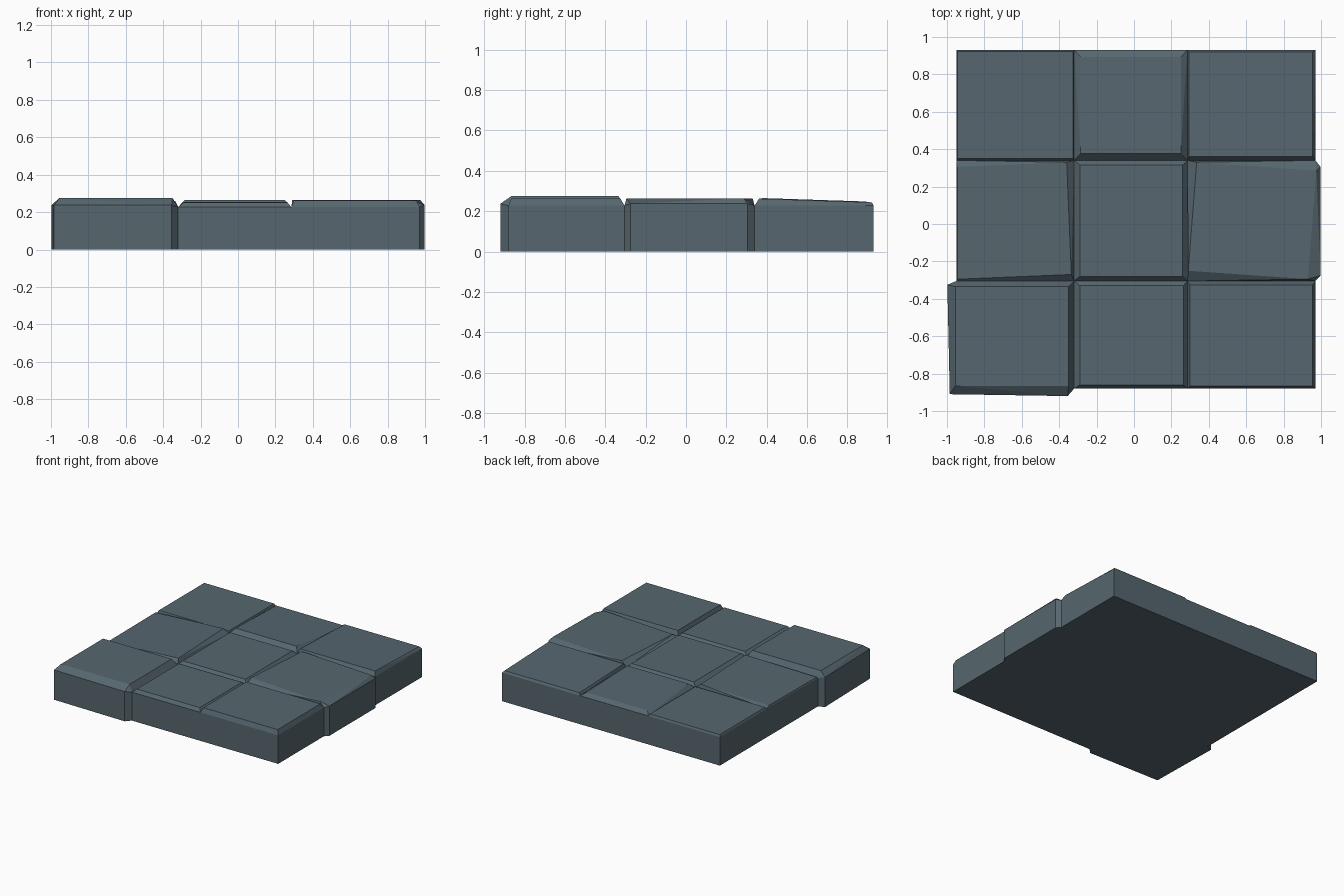
import bpy, bmesh

if "Cube" in bpy.data.objects:
    bpy.data.objects.remove(bpy.data.objects["Cube"])

slate = bpy.data.materials.new("slate grey")
slate.diffuse_color = (0.093, 0.134, 0.158, 1)
slate.use_nodes = True
slate.node_tree.nodes["Principled BSDF"].inputs["Base Color"].default_value = slate.diffuse_color

# Grid lines of the tile joints
X = (-0.95, -0.32, 0.285, 0.97)
Y = (-0.88, -0.305, 0.34, 0.93)
RIM = 0.227


def rect(x0, x1, y0, y1):
    return [(x0, y0), (x1, y0), (x1, y1), (x0, y1)]


def tile(name, col, row, top, heights, outline=None, rim=RIM):
    """Stone block: upright walls, then chamfers rising to a worn top quad."""
    outline = outline or rect(X[col], X[col + 1], Y[row], Y[row + 1])
    pts = [(x, y, z) for x, y in outline
           for z in (0, rim if (x, y) not in grid else RIM)]
    pts += [(x, y, z) for (x, y), z in zip(top, heights)]
    bm = bmesh.new()
    for p in pts:
        bm.verts.new(p)
    bmesh.ops.convex_hull(bm, input=bm.verts)
    bmesh.ops.dissolve_limit(bm, angle_limit=0.01, verts=bm.verts, edges=bm.edges)
    # drop the hidden walls inside the joints
    hidden = []
    for f in bm.faces:
        c, n = f.calc_center_median(), f.normal
        if abs(n.x) > 0.99 and min(abs(c.x - X[1]), abs(c.x - X[2])) < 0.002:
            hidden.append(f)
        if abs(n.y) > 0.99 and min(abs(c.y - Y[1]), abs(c.y - Y[2])) < 0.002:
            hidden.append(f)
    bmesh.ops.delete(bm, geom=hidden, context='FACES')
    me = bpy.data.meshes.new(name)
    bm.to_mesh(me)
    bm.free()
    me.materials.append(slate)
    bpy.context.collection.objects.link(bpy.data.objects.new(name, me))


grid = {(x, y) for x in X for y in Y}

# Front row
tile("tile_front_left", 0, 0, rect(-0.955, -0.35, -0.865, -0.335), [0.275] * 4,
     [(-0.985, -0.91), (-0.355, -0.92), (-0.32, -0.88), (-0.32, -0.305),
      (-0.95, -0.305), (-0.998, -0.325)], 0.237)
tile("tile_front_middle", 1, 0, rect(-0.29, 0.265, -0.86, -0.33), [0.252] * 4)
tile("tile_front_right", 2, 0, rect(0.3, 0.955, -0.865, -0.325), [0.263] * 4)

# Middle row
tile("tile_middle_left", 0, 1,
     [(-0.945, -0.295), (-0.335, -0.27), (-0.36, 0.33), (-0.945, 0.305)],
     [0.236, 0.26, 0.262, 0.24])
tile("tile_centre", 1, 1, rect(-0.29, 0.26, -0.28, 0.315), [0.255] * 4)
tile("tile_middle_right", 2, 1,
     [(0.29, -0.25), (0.93, -0.295), (0.975, 0.285), (0.335, 0.33)], [0.264] * 4,
     [(0.285, -0.305), (0.97, -0.305), (0.998, -0.275), (0.998, 0.305),
      (0.97, 0.34), (0.285, 0.34)], 0.237)

# Back row
tile("tile_back_left", 0, 2, rect(-0.943, -0.327, 0.35, 0.922), [0.242] * 4)
tile("tile_back_middle", 1, 2, rect(-0.285, 0.25, 0.378, 0.893),
     [0.265, 0.265, 0.248, 0.248])
tile("tile_back_right", 2, 2, rect(0.295, 0.955, 0.362, 0.92),
     [0.262, 0.262, 0.244, 0.244])
